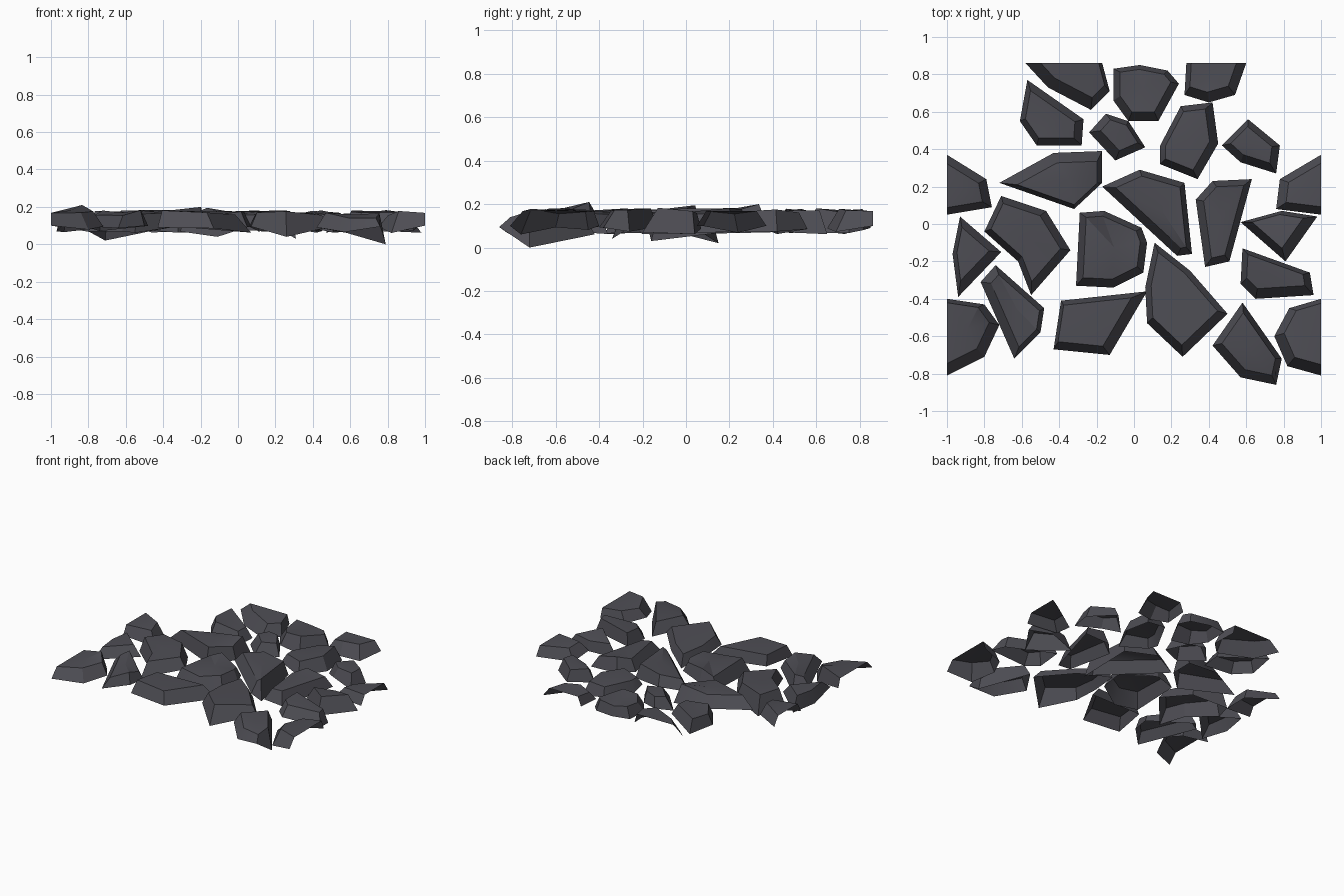
import bpy, random, math
from mathutils import Vector

if "Cube" in bpy.data.objects:
    bpy.data.objects.remove(bpy.data.objects["Cube"])

random.seed(4)
slate = bpy.data.materials.new("dark_slate")
slate.diffuse_color = (0.075, 0.074, 0.088, 1)
slate.use_nodes = True
slate.node_tree.nodes["Principled BSDF"].inputs["Base Color"].default_value = slate.diffuse_color
BEVEL = 0.036            # average width of the sloping flank seen from above


def is_cut(a, b):
    """Edges lying on the tile border are left open and upright."""
    return (abs(a.x) > .999 and abs(b.x) > .999) or (a.y > .859 and b.y > .859)


def stone(name, outline, lean=(0, 0), dips={}, peaks={}):
    """Hollow slab: clockwise rim outline, inset top, flared flanks.
    lean shifts the top; dips / peaks set rim / top heights of single corners."""
    pts = [Vector(p) for p in outline]
    n = len(pts)
    lean = Vector(lean)
    normals, widths = [], []
    for i in range(n):
        a, b = pts[i], pts[(i + 1) % n]
        d = (b - a).normalized()
        nrm = Vector((d.y, -d.x))
        normals.append(nrm)
        widths.append(0 if is_cut(a, b) else BEVEL * (1 + 1.2 * nrm.dot(lean)))
    rim, top = [], []
    for i, p in enumerate(pts):
        n1, n2, d1, d2 = normals[i - 1], normals[i], widths[i - 1], widths[i]
        det = n1.x * n2.y - n1.y * n2.x
        off = Vector(((d1 * n2.y - d2 * n1.y) / det, (n1.x * d2 - n2.x * d1) / det))
        if off.length > .13:
            off *= .13 / off.length
        border = abs(p.x) > .999 or p.y > .859
        zr = .1 if border else .08 + random.uniform(-.02, .02)
        zt = .168 if border else .168 + random.uniform(-.015, .015)
        rim.append((p.x, p.y, dips.get(i, zr)))
        top.append((p.x + off.x, p.y + off.y, peaks.get(i, zt)))
    centre = sum((Vector(t) for t in top), Vector((0, 0, 0))) / n
    centre.z += .004
    verts = rim + top + [centre]
    faces = []
    for i in range(n):
        j = (i + 1) % n
        faces.append((n + j, n + i, 2 * n))
        if not is_cut(pts[i], pts[j]):
            faces.append((j, i, n + i, n + j))
    mesh = bpy.data.meshes.new(name)
    mesh.from_pydata(verts, [], faces)
    mesh.materials.append(slate)
    mesh.shade_smooth()
    mesh.set_sharp_from_angle(angle=math.radians(25))
    bpy.context.collection.objects.link(bpy.data.objects.new(name, mesh))


# back row, two of them cut by the tile border
stone("back_left_cut_slab", [(-.58, .86), (-.17, .86), (-.13, .71), (-.23, .61), (-.46, .73)], (.3, .5))
stone("back_middle_slab", [(-.11, .83), (.03, .85), (.18, .82), (.24, .75), (.13, .55), (-.03, .55), (-.11, .66)], (0, .3))
stone("back_right_cut_slab", [(.28, .86), (.60, .86), (.54, .69), (.40, .65), (.27, .69)], (-.2, .4))

# second row
stone("rear_left_slab", [(-.57, .77), (-.27, .56), (-.28, .42), (-.52, .42), (-.61, .55)], (-.2, .1))
stone("rear_small_slab", [(-.15, .59), (-.03, .55), (.06, .41), (-.10, .34), (-.24, .49)], (.3, .2))
stone("rear_tall_slab", [(.25, .63), (.42, .65), (.45, .43), (.34, .24), (.14, .32), (.14, .42)], (-.2, .1))
stone("rear_right_slab", [(.61, .56), (.78, .42), (.76, .27), (.57, .33), (.47, .42)], (-.1, .2))

# middle rows
stone("left_long_slab", [(-.43, .38), (-.17, .39), (-.17, .22), (-.32, .08), (-.72, .22)], (.2, -.4), {}, {1: .2})
stone("left_cut_slab", [(-1, .37), (-.79, .24), (-.76, .09), (-1, .05)], (-.2, 0))
stone("centre_wedge_slab", [(.03, .29), (.27, .22), (.31, -.16), (.23, -.17), (-.17, .20)], (.2, .1), {2: .03})
stone("right_upright_slab", [(.42, .23), (.63, .24), (.51, -.20), (.38, -.23), (.33, .13)], (.1, .1))
stone("right_cut_slab", [(1, .37), (1, .05), (.76, .08), (.78, .24)], (.3, .1))
stone("right_kite_slab", [(.57, .01), (.79, .07), (.98, .04), (.81, -.20)], (-.3, .4))
stone("left_shard_slab", [(-.93, .04), (-.71, -.15), (-.94, -.39), (-.97, -.16)], (-.3, .2))
stone("left_large_slab", [(-.71, .15), (-.47, .07), (-.34, -.14), (-.55, -.38), (-.62, -.20), (-.80, -.04)], (-.2, .1), {0: .02})
stone("centre_large_slab", [(-.29, .06), (-.16, .07), (.04, -.02), (.07, -.10), (.05, -.26), (-.11, -.34), (-.31, -.33)], (0, .2), {5: .04}, {1: .195})
stone("right_low_slab", [(.58, -.13), (.94, -.26), (.96, -.38), (.65, -.40), (.57, -.32)], (-.1, .4))

# front rows
stone("front_left_slab", [(-.74, -.22), (-.48, -.45), (-.50, -.58), (-.64, -.72), (-.82, -.31)], (.3, 0))
stone("front_centre_slab", [(-.39, -.41), (.07, -.36), (-.13, -.70), (-.43, -.67)], (-.4, .2))
stone("front_large_slab", [(.11, -.10), (.30, -.25), (.50, -.48), (.26, -.71), (.07, -.53), (.06, -.34)], (-.1, .3), {3: .04})
stone("front_left_cut_slab", [(-1, -.40), (-.80, -.43), (-.72, -.54), (-.80, -.71), (-1, -.81)], (-.3, .4), {}, {1: .21})
stone("front_right_slab", [(.58, -.42), (.79, -.72), (.76, -.86), (.57, -.82), (.42, -.65)], (.1, .2), {1: 0}, {2: .14, 3: .14})
stone("front_right_cut_slab", [(1, -.40), (1, -.81), (.82, -.76), (.75, -.60), (.83, -.45)], (.3, .4))
